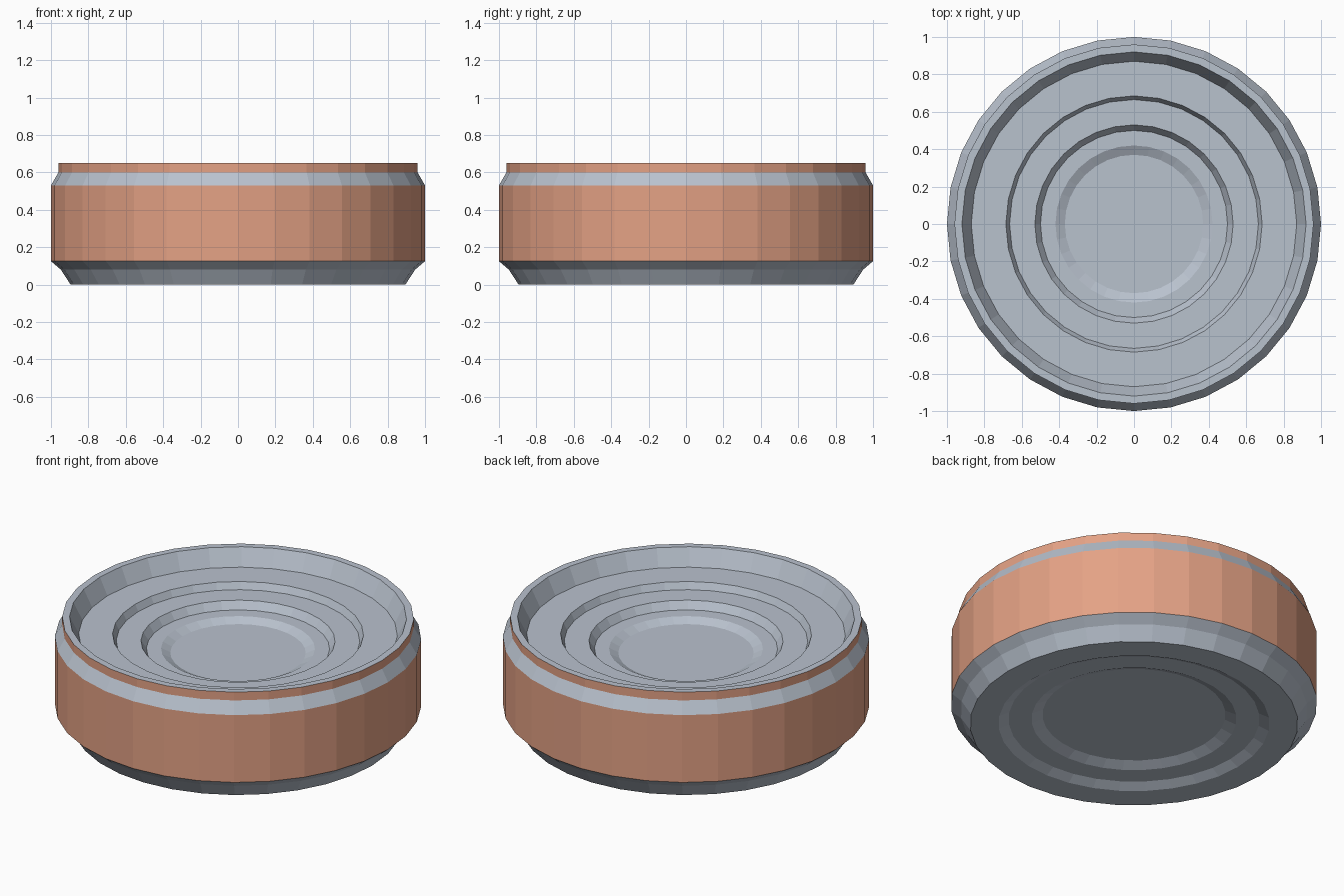
import bpy, bmesh, math

if "Cube" in bpy.data.objects:
    bpy.data.objects.remove(bpy.data.objects["Cube"])

SIDES = 32


def material(name, color):
    m = bpy.data.materials.new(name)
    m.diffuse_color = (*color, 1.0)
    m.use_nodes = True
    m.node_tree.nodes["Principled BSDF"].inputs["Base Color"].default_value = m.diffuse_color
    return m


metal = material("grey metal", (0.485, 0.539, 0.617))
copper = material("copper label", (0.775, 0.361, 0.235))


def lathe(name, profile, mat, cap_first=False, cap_last=False):
    """Revolve (radius, z) points; flat faces, optional end discs."""
    bm = bmesh.new()
    rings = []
    for r, z in profile:
        rings.append([bm.verts.new((r * math.cos(2 * math.pi * i / SIDES),
                                    r * math.sin(2 * math.pi * i / SIDES), z))
                      for i in range(SIDES)])
    for a, b in zip(rings, rings[1:]):
        for i in range(SIDES):
            j = (i + 1) % SIDES
            bm.faces.new((a[i], a[j], b[j], b[i]))
    if cap_first:
        bm.faces.new(rings[0][::-1])
    if cap_last:
        bm.faces.new(rings[-1])
    mesh = bpy.data.meshes.new(name)
    bm.to_mesh(mesh)
    bm.free()
    mesh.materials.append(mat)
    ob = bpy.data.objects.new(name, mesh)
    bpy.context.collection.objects.link(ob)
    return ob


# Stepped recessed underside and chamfered foot
lathe("can_base", [(0.50, 0.055), (0.56, 0.028), (0.685, 0.028), (0.74, 0.0),
                   (0.895, 0.0), (0.947, 0.08), (1.0, 0.125)],
      metal, cap_first=True)

# Copper side wall
lathe("label_band", [(1.0, 0.125), (1.0, 0.53)], copper)

# Sloped shoulder above the label
lathe("shoulder", [(1.0, 0.53), (0.96, 0.60)], metal)

# Thin copper lip under the rim
lathe("lip_band", [(0.96, 0.60), (0.96, 0.65)], copper)

# Rim and lid stepping down towards the centre
lathe("lid", [(0.96, 0.65), (0.92, 0.65), (0.87, 0.55), (0.685, 0.55),
              (0.665, 0.51), (0.53, 0.51), (0.50, 0.465), (0.42, 0.465),
              (0.37, 0.44)],
      metal, cap_last=True)
